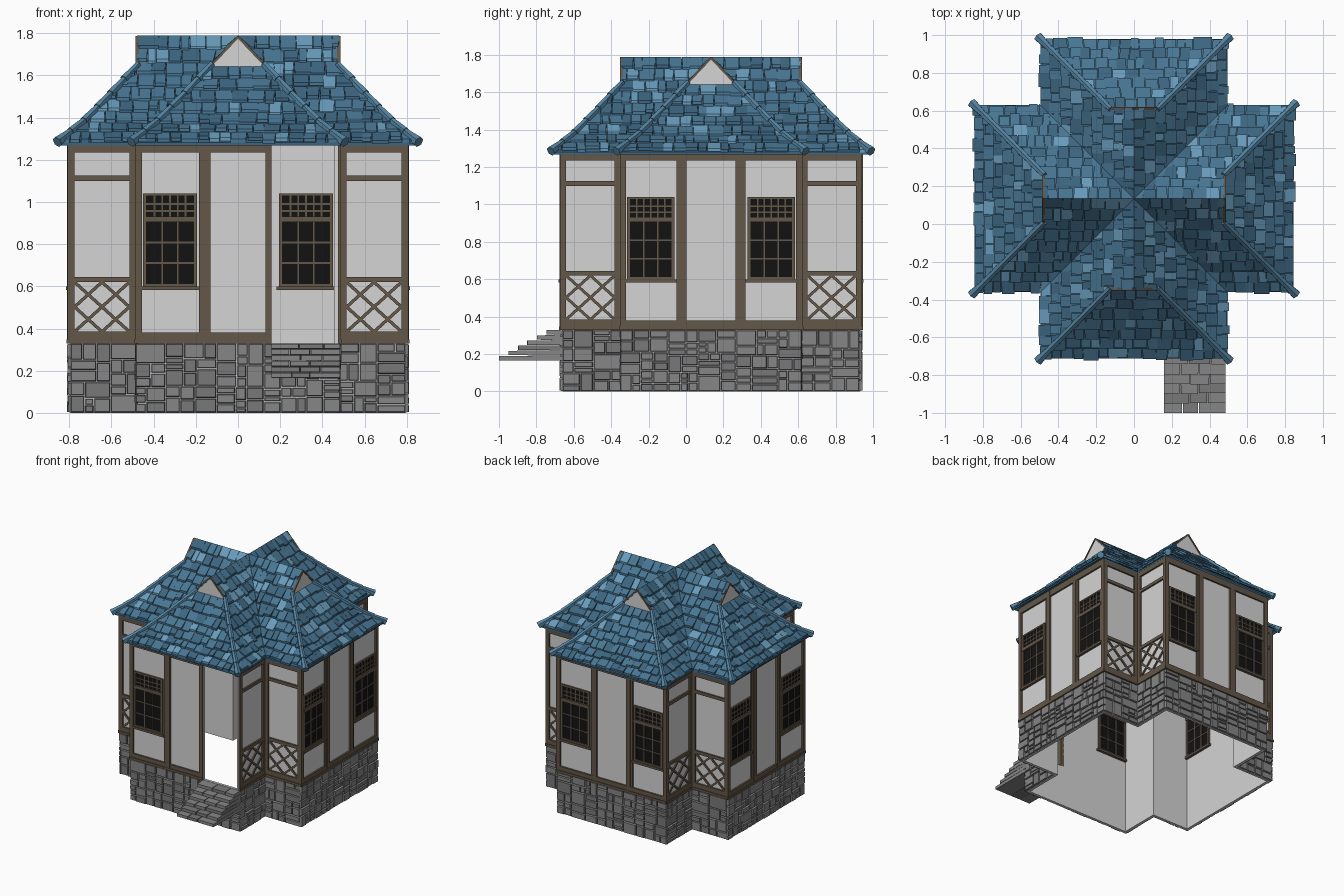
import bpy, bmesh, math, random
from mathutils import Vector

if "Cube" in bpy.data.objects:
    bpy.data.objects.remove(bpy.data.objects["Cube"])

random.seed(7)
C, R, W = 0.134, 0.795, 0.475      # plan centre y, arm reach, arm half width
RIDGE_END = 0.48
COLOURS = {
    "plaster": (0.66, 0.66, 0.66), "stone": (0.24, 0.24, 0.24), "stone_dark": (0.19, 0.19, 0.19),
    "timber": (0.125, 0.095, 0.065), "glass_black": (0.006, 0.006, 0.006),
    "tile_blue": (0.065, 0.18, 0.29), "tile_dark": (0.045, 0.13, 0.215),
    "tile_light": (0.14, 0.33, 0.50), "hip_blue": (0.09, 0.23, 0.36)}
MATS = {}
for name, c in COLOURS.items():
    MATS[name] = bpy.data.materials.new(name)
    MATS[name].diffuse_color = (*c, 1)


def finish(name, bm, *mats):
    bmesh.ops.recalc_face_normals(bm, faces=bm.faces[:])
    me = bpy.data.meshes.new(name)
    bm.to_mesh(me)
    bm.free()
    for m in mats:
        me.materials.append(MATS[m])
    bpy.context.collection.objects.link(bpy.data.objects.new(name, me))


def P(k, v, r, z):
    """Point on arm k: v across the arm, r outward from the centre."""
    a = k * math.pi / 2
    return Vector((math.cos(a) * v + math.sin(a) * r, math.sin(a) * v - math.cos(a) * r + C, z))


def end_face(k):
    return lambda u, z, n: P(k, u, R + n, z)


def side_face(k, s):
    return lambda u, z, n: P(k, s * (W + n), u, z)


def hexa(bm, lo, hi, mat=0):
    a, b = [bm.verts.new(p) for p in lo], [bm.verts.new(p) for p in hi]
    quads = [a[::-1], b] + [[a[i], a[(i + 1) % 4], b[(i + 1) % 4], b[i]] for i in range(4)]
    for q in quads:
        bm.faces.new(q).material_index = mat


def box(bm, F, u0, u1, z0, z1, n0, n1, mat=0, taper=0.0):
    lo = [F(u, z, n0) for u, z in ((u0, z0), (u1, z0), (u1, z1), (u0, z1))]
    t = taper
    hi = [F(u, z, n1) for u, z in ((u0 + t, z0 + t), (u1 - t, z0 + t), (u1 - t, z1 - t), (u0 + t, z1 - t))]
    hexa(bm, lo, hi, mat)


def bar(bm, F, p, q, w, n0, n1):
    p, q = Vector(p), Vector(q)
    d = (q - p).normalized() * w / 2
    s = Vector((-d.y, d.x))
    c = [p + s, q + s, q - s, p - s]
    hexa(bm, [F(x.x, x.y, n0) for x in c], [F(x.x, x.y, n1) for x in c])


def split(u0, u1, z0, z1):
    """Random rubble pattern filling a rectangle."""
    w, h = u1 - u0, z1 - z0
    if w > random.uniform(0.09, 0.19) and w > h * 0.9:
        m = u0 + w * random.uniform(0.35, 0.65)
        return split(u0, m, z0, z1) + split(m, u1, z0, z1)
    if h > random.uniform(0.05, 0.12):
        m = z0 + h * random.uniform(0.35, 0.65)
        return split(u0, u1, z0, m) + split(u0, u1, m, z1)
    return [(u0, u1, z0, z1)]


# Walls, stone base, timber and windows
plaster, stones, timber, lattice, glass, frames = (bmesh.new() for _ in range(6))


def window(F, s):
    def b(bm, u0, u1, z0, z1, n):
        box(bm, F, s * u0, s * u1, z0, z1, -0.02 - n, n)
    b(glass, 0.20, 0.445, 0.60, 1.035, 0.004)
    for u0, u1 in ((0.195, 0.212), (0.433, 0.45)):
        b(frames, u0, u1, 0.60, 1.04, 0.012)
    for z0, z1, n in ((0.60, 0.613, 0.012), (0.905, 0.932, 0.016), (1.028, 1.04, 0.012)):
        b(frames, 0.195, 0.45, z0, z1, n)
    b(frames, 0.182, 0.46, 0.583, 0.60, 0.02)
    for i in (1, 2):      # lower 3 x 3 panes
        u, z = 0.212 + 0.221 * i / 3, 0.613 + 0.292 * i / 3
        b(frames, u - 0.004, u + 0.004, 0.61, 0.91, 0.008)
        b(frames, 0.2, 0.44, z - 0.004, z + 0.004, 0.008)
    for i in range(1, 6):  # upper grille
        u = 0.212 + 0.221 * i / 6
        b(frames, u - 0.004, u + 0.004, 0.93, 1.03, 0.008)
    for z in (0.957, 0.99):
        b(frames, 0.2, 0.44, z - 0.004, z + 0.004, 0.008)


for k in range(4):
    F = end_face(k)
    door = k == 0
    right = 0.158 if door else W
    box(plaster, F, -W, right, 0.0, 1.28, -0.02, 0)
    if door:
        box(plaster, F, right, W, 0.0, 0.33, -0.02, 0)
    lim = right if door else W + 0.013
    for z0, z1, n in ((0.33, 0.348, 0.018), (0.348, 0.38, 0.013), (1.235, 1.285, 0.013)):
        box(timber, F, -W - 0.013, lim, z0, z1, 0, n)
    for s in (-1, 1):
        if door and s > 0:
            box(timber, F, 0.13, 0.158, 0.33, 1.28, -0.02, 0.014)
            continue
        box(timber, F, s * 0.455, s * (W + 0.013), 0.33, 1.28, 0, 0.013)
        box(timber, F, s * 0.13, s * 0.165, 0.33, 1.28, 0, 0.016)
        box(timber, F, s * 0.16, s * 0.185, 0.38, 1.24, 0, 0.009)
        window(F, s)
    faces = [(F, -W - 0.012, W + 0.012)]
    for s in (-1, 1):
        G = side_face(k, s)
        faces.append((G, W, R))
        box(plaster, G, W - 0.02, R if door and s > 0 else R - 0.02, 0, 1.28, -0.02, 0)
        for z0, z1, n in ((0.33, 0.348, 0.018), (0.348, 0.385, 0.013), (0.62, 0.645, 0.012),
                          (1.10, 1.125, 0.012), (1.235, 1.285, 0.013)):
            box(timber, G, W, R + 0.013, z0, z1, 0, n)
        for u0, u1 in ((W, 0.515), (0.775, R + 0.013)):
            box(timber, G, u0, u1, 0.33, 1.28, 0, 0.013)
        # lattice panel: crossed diagonals with a diamond
        a, b, c, d = 0.515, 0.775, 0.385, 0.62
        m, h = (a + b) / 2, (c + d) / 2
        for p, q in (((a, c), (b, d)), ((a, d), (b, c)), ((m, c), (b, h)), ((b, h), (m, d)),
                     ((m, d), (a, h)), ((a, h), (m, c))):
            bar(lattice, G, p, q, 0.015, 0, 0.009)
    for G, u0, u1 in faces:
        for x0, x1, z0, z1 in split(u0, u1, 0, 0.33):
            g = 0.0015
            box(stones, G, x0 + g, x1 - g, z0 + g, z1 - g, -0.004, random.uniform(0.009, 0.016),
                random.random() < 0.35, 0.004)
finish("plaster_walls", plaster, "plaster")
finish("stone_base", stones, "stone", "stone_dark")
finish("timber_frame", timber, "timber")
finish("lattice_panels", lattice, "timber")
finish("window_glass", glass, "glass_black")
finish("window_frames", frames, "timber")

# Entrance steps, courses of blocks
steps = bmesh.new()
for i, y in enumerate((-1.0, -0.95, -0.90, -0.85, -0.80, -0.745)):
    z = 0.165 + 0.0275 * i
    cuts = [0.157] + [0.157 + 0.33 * (j + (0.5 if i % 2 else 0) + random.uniform(-.15, .15)) / 3.5
                      for j in (1, 2)] + [0.487]
    for a, b in zip(cuts, cuts[1:]):
        j = random.uniform(0, 0.006) if i else 0
        box(steps, lambda u, zz, n: Vector((u, n, zz)), a + 0.001, b - 0.001, z, z + 0.027,
            -0.67, y + j, random.random() < 0.35, 0.002)
finish("entrance_steps", steps, "stone", "stone_dark")

# Roof: hipped arms with small gables, height depends on distance d from the ridge
PROFILE = ((0, 1.778), (0.13, 1.632), (0.27, 1.482), (0.39, 1.362), (0.51, 1.268))


def f(d):
    for (a, za), (b, zb) in zip(PROFILE, PROFILE[1:]):
        if d <= b or b == 0.51:
            return za + (zb - za) * (d - a) / (b - a)


def hip(d):
    return max(RIDGE_END, 0.35 + d)


def slope_point(k, s, t, d, dz):
    """s = -1/1 gives a side slope (t = outward), s = 0 the end slope (t = across)."""
    if s:
        return P(k, s * d, min(max(t, d), hip(d)), f(d) + dz)
    return P(k, min(max(t, -d), d), 0.35 + d, f(d) + dz)


under, tiles, hips, gable, trim = (bmesh.new() for _ in range(5))
ROWS = 9
for k in range(4):
    for s in (-1, 0, 1):
        ds = [p[0] for p in PROFILE if s or p[0] >= 0.13]
        ds[-1] = 0.495
        for d0, d1 in zip(ds, ds[1:]):
            corners = ((-9, d0), (9, d0), (9, d1), (-9, d1))
            hexa(under, [slope_point(k, s, t, d, -0.012) for t, d in corners],
                 [slope_point(k, s, t, d, 0.001) for t, d in corners])
        start = 0.0 if s else 0.13
        rows = ROWS if s else 7
        step = (0.495 - start) / rows
        for i in range(rows):
            d0, d1 = start + i * step, start + (i + 1) * step
            t, stop = (d0, hip(d1)) if s else (-d1, d1)
            while t < stop:
                w = random.uniform(0.04, 0.085)
                if stop - t - w < 0.025:
                    w = stop - t + 0.001
                db = d1 + random.uniform(-0.006, 0.012)
                lift = random.uniform(0.012, 0.022)
                skew = random.uniform(-0.004, 0.004)
                cs = ((t + 0.001, d0, 0.004), (t + w - 0.001, d0, 0.004),
                      (t + w - 0.002 + skew, db, lift), (t + 0.002 + skew, db, lift))
                hi = [slope_point(k, s, a, d, z + 0.007) for a, d, z in cs]
                lo = [slope_point(k, s, a, d, z - 0.009) for a, d, z in cs]
                if max((hi[0] - hi[1]).length, (hi[2] - hi[3]).length) > 0.01:
                    hexa(tiles, lo, hi, random.choices((0, 1, 2), (6, 3, 1.6))[0])
                t += w
    # hip ridges, stacked flared hexagonal caps
    for s in (-1, 1):
        n = 6
        pts = [P(k, s * d, 0.35 + d, f(d) + 0.014) for d in [0.125 + 0.38 * i / n for i in range(n + 1)]]
        for i, (p, q) in enumerate(zip(pts, pts[1:])):
            v = q - p
            mat = v.to_track_quat('Z', 'Y').to_matrix().to_4x4()
            mat.translation = (p + q) / 2
            bmesh.ops.create_cone(hips, cap_ends=True, segments=6, radius1=0.016,
                                  radius2=0.027 if i == n - 1 else 0.021, depth=v.length * 1.06, matrix=mat)
    # gable triangle with timber edging
    G = lambda u, z, n: P(k, u, RIDGE_END + n, z)
    tri = ((-0.135, 1.635), (0.135, 1.635), (0, 1.778))
    a, b = ([gable.verts.new(G(u, z, n)) for u, z in tri] for n in (-0.012, 0.002))
    gable.faces.new(a)
    gable.faces.new(b)
    for i in range(3):
        gable.faces.new((a[i], a[(i + 1) % 3], b[(i + 1) % 3], b[i]))
    for s in (-1, 1):
        bar(trim, G, (s * 0.14, 1.635), (0, 1.783), 0.012, -0.01, 0.006)
finish("roof_underlay", under, "tile_dark")
finish("roof_tiles", tiles, "tile_blue", "tile_dark", "tile_light")
finish("hip_ridges", hips, "hip_blue")
finish("gable_panels", gable, "plaster")
finish("gable_trim", trim, "timber")

for m in bpy.data.materials:
    if m.users and not m.is_grease_pencil:
        m.use_nodes = True
        m.node_tree.nodes["Principled BSDF"].inputs["Base Color"].default_value = m.diffuse_color
